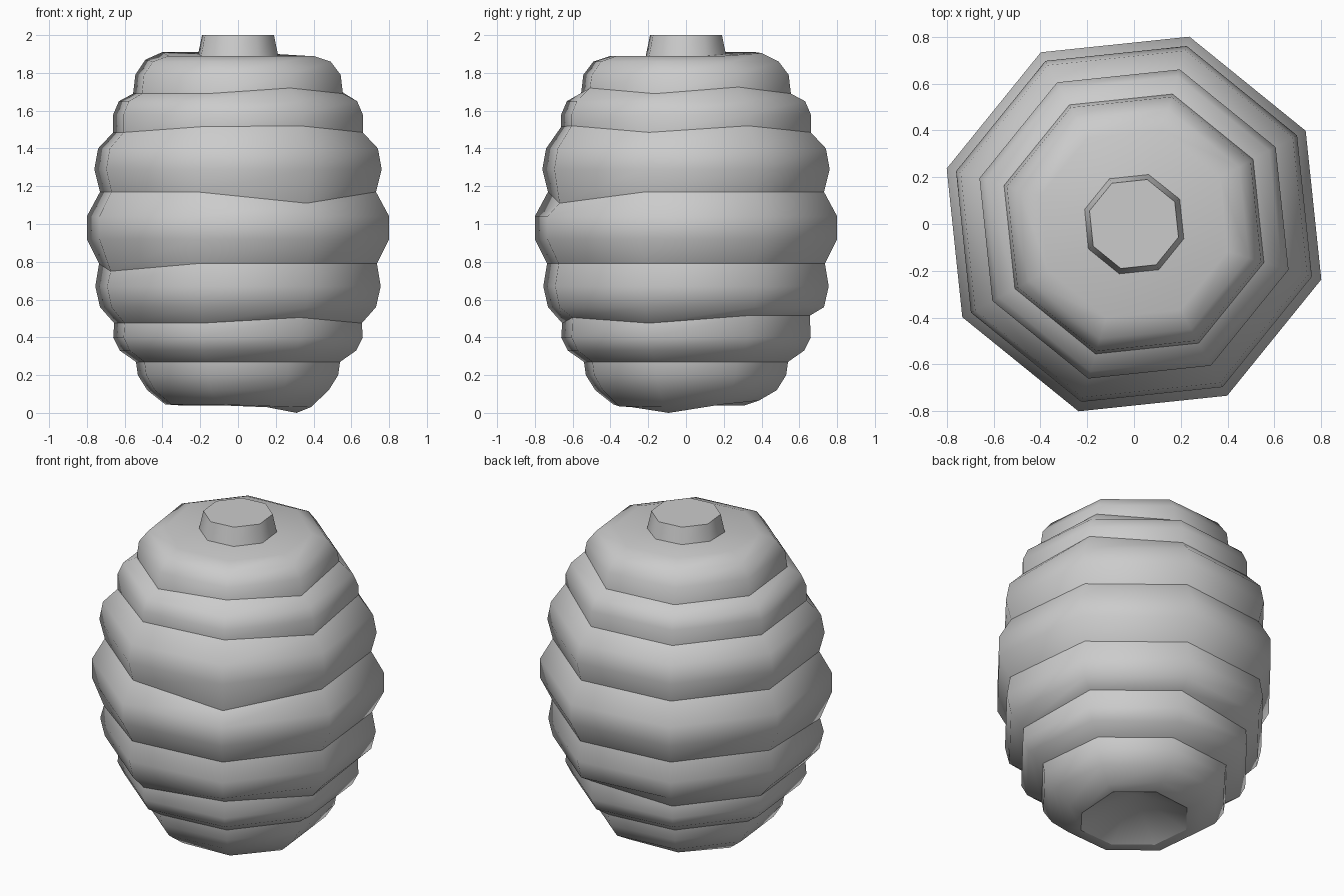
import bpy, bmesh
from math import cos, sin, radians

if "Cube" in bpy.data.objects:
    bpy.data.objects.remove(bpy.data.objects["Cube"])

SIDES = 8
# corners are numbered 0..7, counter-clockwise from the front left one
START = radians(-151.5)
K = 1 / 0.958          # silhouette half width -> corner radius


def corner(i, half_width, z):
    a = START + i * radians(45)
    r = half_width * K
    return (r * cos(a), r * sin(a), z)


def loft(name, rings, top=None, bottom=None):
    """rings: (half width, z, sharp, {corner: z offset}); top/bottom: tip heights."""
    bm = bmesh.new()
    rows = [[bm.verts.new(corner(i, w, z + dz.get(i, 0))) for i in range(SIDES)]
            for w, z, sharp, dz in rings]
    for lo, hi in zip(rows, rows[1:]):
        for i in range(SIDES):
            j = (i + 1) % SIDES
            bm.faces.new((lo[i], lo[j], hi[j], hi[i]))
    for row, tip in ((rows[0], bottom), (rows[-1], top)):
        if tip is None:
            bm.faces.new(row)
        else:
            c = bm.verts.new((0, 0, tip))
            for i in range(SIDES):
                bm.faces.new((row[i], row[(i + 1) % SIDES], c))
    bmesh.ops.recalc_face_normals(bm, faces=bm.faces)
    for f in bm.faces:
        f.smooth = True
    # creases between the bands
    for row, ring in zip(rows, rings):
        if ring[2]:
            for i in range(SIDES):
                bm.edges.get((row[i], row[(i + 1) % SIDES])).smooth = False
    mesh = bpy.data.meshes.new(name)
    bm.to_mesh(mesh)
    bm.free()
    ob = bpy.data.objects.new(name, mesh)
    bpy.context.collection.objects.link(ob)
    return ob


N = {}
# stacked bulging bands with hand-made wobble in the creases
loft("hive_body", [
    (0.31, 0.04, True, {3: -0.04, 2: -0.01}),
    (0.385, 0.045, False, {2: -0.01, 3: -0.015, 5: 0.02, 6: 0.01}),
    (0.48, 0.12, False, N),
    (0.53, 0.20, False, N),
    (0.54, 0.27, True, N),
    (0.625, 0.33, False, N),
    (0.66, 0.40, False, N),
    (0.655, 0.475, True, {2: 0.03, 4: 0.04, 5: 0.04}),
    (0.73, 0.56, False, N),
    (0.755, 0.67, False, N),
    (0.735, 0.79, True, {0: -0.04}),
    (0.80, 0.92, False, N),
    (0.80, 1.04, False, N),
    (0.73, 1.17, True, {2: -0.06}),
    (0.76, 1.29, False, N),
    (0.74, 1.40, False, N),
    (0.66, 1.485, True, {1: 0.03, 2: 0.035, 4: 0.035}),
    (0.66, 1.58, False, N),
    (0.63, 1.65, False, N),
    (0.555, 1.69, True, {2: 0.03, 4: 0.035}),
    (0.543, 1.79, False, N),
    (0.49, 1.86, False, {6: 0.01, 7: 0.01}),
    (0.40, 1.89, False, {5: 0.015, 6: 0.02, 7: 0.02}),
], top=1.89, bottom=0.20)

# short plug on top
loft("top_plug", [
    (0.215, 1.88, True, N),
    (0.19, 2.0, True, N),
])
